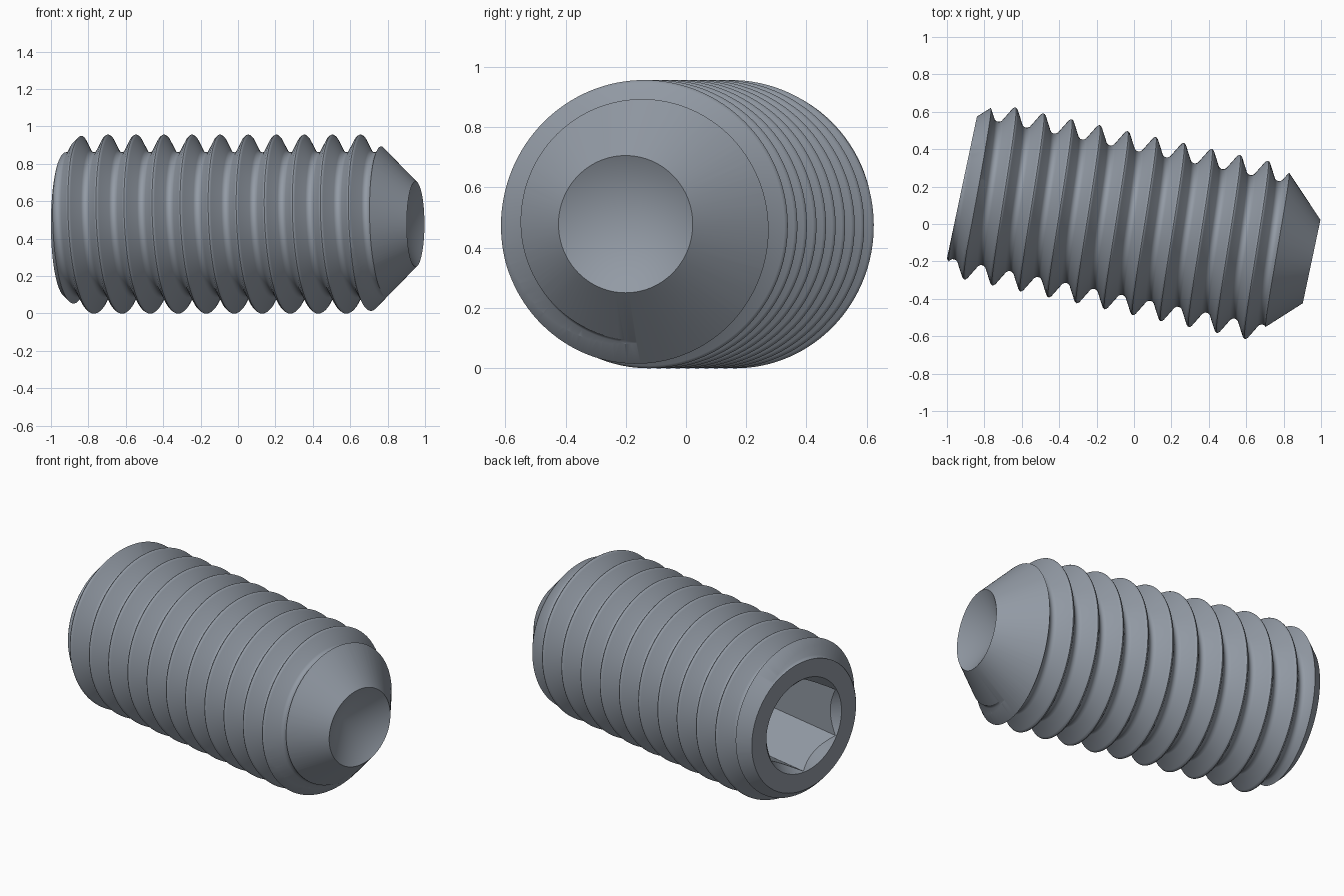
import bpy, bmesh
from math import sin, cos, pi, radians
from mathutils import Matrix, Vector

cube = bpy.data.objects.get("Cube")
if cube:
    bpy.data.objects.remove(cube, do_unlink=True)

SEGMENTS = 128
LENGTH = 1.911
PITCH = 0.1533
CREST_START = 0.0383      # where the first crest crosses the +y side
TURNS = 16
# Local x runs along the screw axis, starting at the socket end
PLACE = Matrix.Translation((-0.92, 0.195, 0.478)) @ Matrix.Rotation(radians(-11.95), 4, 'Z')

steel = bpy.data.materials.new("blue_grey_steel")
steel.use_nodes = True
colour = (0.29, 0.325, 0.375, 1)
steel.diffuse_color = colour
steel.node_tree.nodes["Principled BSDF"].inputs["Base Color"].default_value = colour


def make_object(name, bm):
    bmesh.ops.recalc_face_normals(bm, faces=bm.faces)
    bm.transform(PLACE)
    mesh = bpy.data.meshes.new(name)
    bm.to_mesh(mesh)
    bm.free()
    mesh.materials.append(steel)
    obj = bpy.data.objects.new(name, mesh)
    bpy.context.collection.objects.link(obj)
    return obj


def polar(s, r, a):
    return Vector((s, r * cos(a), r * sin(a)))


def lathe(name, profile, sides):
    """Closed solid turned around the axis; first and last points lie on it."""
    bm = bmesh.new()
    angles = [pi / 2 + 2 * pi * j / sides for j in range(sides)]
    first = bm.verts.new(polar(*profile[0], 0))
    last = bm.verts.new(polar(*profile[-1], 0))
    rings = [[bm.verts.new(polar(s, r, a)) for a in angles] for s, r in profile[1:-1]]
    for j in range(sides):
        k = (j + 1) % sides
        bm.faces.new((first, rings[0][j], rings[0][k]))
        bm.faces.new((last, rings[-1][k], rings[-1][j]))
        for a, b in zip(rings, rings[1:]):
            bm.faces.new((a[j], b[j], b[k], a[k]))
    return make_object(name, bm)


def thread(name):
    """Endless right-hand thread, longer than the screw."""
    half = [(0.08, 0.470), (0.04, 0.476)]
    flank = [(0.43, 0.386), (0.36, 0.394)] + half
    tooth = [(-0.5, 0.384)] + [(-f, r) for f, r in flank] + [(0, 0.479)] + flank[::-1]
    m = len(tooth)
    start = CREST_START - 2 * PITCH
    points = [(start + (t + f) * PITCH, r) for t in range(TURNS) for f, r in tooth]
    bm = bmesh.new()
    grid = []
    for j in range(SEGMENTS):
        turn = j / SEGMENTS
        grid.append([bm.verts.new(polar(s + turn * PITCH, r, 2 * pi * turn)) for s, r in points])
    # The last column joins the first one a full tooth further on
    columns = grid + [grid[0][m:]]
    for a, b in zip(columns, columns[1:]):
        for i in range(min(len(a), len(b)) - 1):
            bm.faces.new((a[i], b[i], b[i + 1], a[i + 1]))
    # Close both ends with a fan
    low = bm.verts.new((points[0][0] + PITCH / 2, 0, 0))
    high = bm.verts.new((points[-1][0] + PITCH / 2, 0, 0))
    for e in [e for e in bm.edges if e.is_boundary]:
        u, v = e.verts
        bm.faces.new((u, v, low if u.co.x < 1 else high))
    return make_object(name, bm)


def boolean(target, tool, operation):
    mod = target.modifiers.new(tool.name, 'BOOLEAN')
    mod.operation = operation
    mod.solver = 'EXACT'
    mod.object = tool
    bpy.context.view_layer.objects.active = target
    bpy.ops.object.modifier_apply(modifier=mod.name)
    bpy.data.objects.remove(tool, do_unlink=True)


screw = thread("set_screw")

# Chamfered blank with a cupped point trims the thread to length
blank = lathe("blank", [(0, 0), (0, 0.388), (0.137, 0.52), (LENGTH - 0.298, 0.52),
                        (LENGTH, 0.228), (LENGTH - 0.13, 0)], SEGMENTS)
boolean(screw, blank, 'INTERSECT')

# Hexagonal socket with a countersunk mouth
socket = lathe("hex_socket", [(-0.1, 0), (-0.1, 0.276), (0.58, 0.276), (0.68, 0)], 6)
boolean(screw, socket, 'DIFFERENCE')
mouth = lathe("socket_mouth", [(-0.05, 0), (-0.05, 0.325), (0.05, 0.235), (0.06, 0)], SEGMENTS)
boolean(screw, mouth, 'DIFFERENCE')

bpy.ops.object.select_all(action='DESELECT')
screw.select_set(True)
bpy.context.view_layer.objects.active = screw
bpy.ops.object.shade_smooth_by_angle(angle=radians(32))
